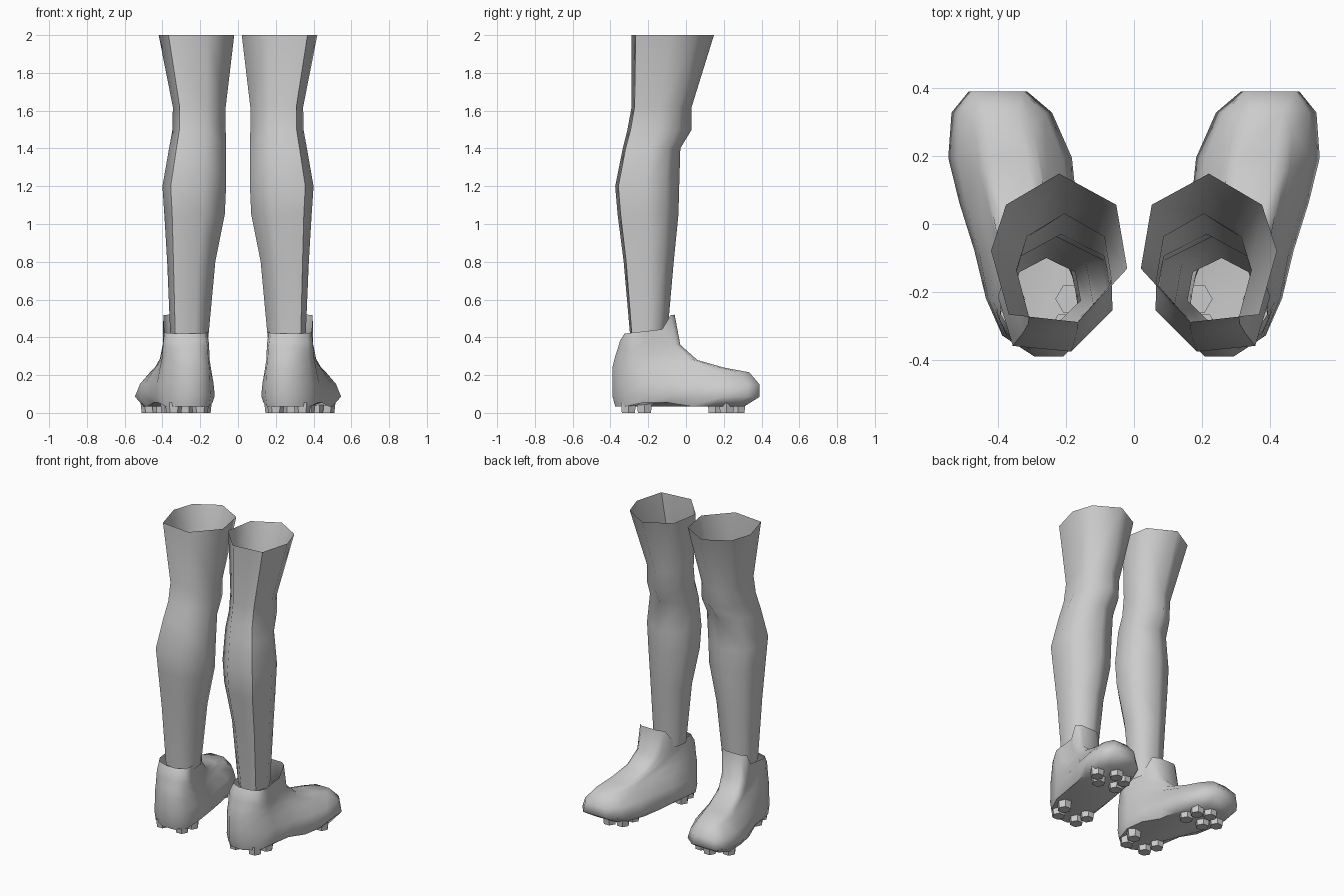
import bpy, bmesh, math

if "Cube" in bpy.data.objects:
    bpy.data.objects.remove(bpy.data.objects["Cube"])

grey = bpy.data.materials.new("light_grey")
grey.diffuse_color = (0.6, 0.6, 0.6, 1)
grey.use_nodes = True
grey.node_tree.nodes["Principled BSDF"].inputs["Base Color"].default_value = grey.diffuse_color


def interp(table, v):
    # piecewise linear lookup
    for (a, p), (b, q) in zip(table, table[1:]):
        if v <= b:
            k = max(0.0, (v - a) / (b - a))
            return p + (q - p) * k
    return table[-1][1]


def loft(name, rings, cap_bottom=False, cap_top=False, angle=60):
    # skin closed rings (bottom to top), mirrored to the other side
    bm = bmesh.new()
    rows = [[bm.verts.new(p) for p in r] for r in rings]
    n = len(rows[0])
    for a, b in zip(rows, rows[1:]):
        for i in range(n):
            j = (i + 1) % n
            bm.faces.new((a[i], a[j], b[j], b[i]))
    if cap_bottom:
        bm.faces.new(rows[0][::-1])
    if cap_top:
        bm.faces.new(rows[-1])
    me = bpy.data.meshes.new(name)
    bm.to_mesh(me)
    bm.free()
    me.materials.append(grey)
    ob = bpy.data.objects.new(name, me)
    bpy.context.collection.objects.link(ob)
    bpy.ops.object.select_all(action='DESELECT')
    ob.select_set(True)
    bpy.context.view_layer.objects.active = ob
    bpy.ops.object.shade_smooth_by_angle(angle=math.radians(angle))
    mirror = ob.modifiers.new("Mirror", 'MIRROR')
    mirror.use_mirror_merge = False
    return ob


# Legs: a seven-sided section fitted to the bounds at each height
SECTION = [(.5, 1), (.08, .79), (0, .36), (.36, 0), (.87, .05), (1, .48), (.89, .79)]
LEVELS = [  # z, x min, x max, y min, y max
    (0.40, .157, .358, -.295, -.10),
    (0.80, .12, .375, -.33, -.065),
    (1.05, .07, .39, -.362, -.04),
    (1.20, .063, .40, -.375, -.036),
    (1.40, .064, .365, -.335, -.03),
    (1.50, .065, .347, -.31, .03),
    (1.62, .065, .345, -.288, .03),
    (2.00, .02, .42, -.288, .148),
]
loft("leg", [[(x0 + (x1 - x0) * u, y0 + (y1 - y0) * v, z) for u, v in SECTION]
             for z, x0, x1, y0, y1 in LEVELS])

# Boots: rings following a centre line that turns outward to the toe
CENTRE = [(-.39, .25), (-.30, .274), (-.14, .284), (0, .33), (.2, .365), (.39, .40)]
HALF = [(-.39, .14), (-.30, .15), (-.14, .162), (0, .168), (.2, .182), (.39, .155)]
STATIONS = [(0, .3), (.08, .82), (.22, 1), (.4, 1), (.58, 1), (.75, 1), (.92, .9), (1, .55)]
BOOT = [  # heel z, toe z, heel y, toe y, heel width, toe width
    (.035, .035, -.375, .31, .97, .82),
    (.09, .085, -.39, .39, 1, 1),
    (.16, .15, -.39, .39, 1, .85),
    (.24, .215, -.39, .335, 1, .55),
    (.30, .24, -.375, .20, .95, .50),
    (.345, .28, -.36, .06, .93, .52),
    (.38, .36, -.35, -.03, .88, .58),
    (.42, .45, -.325, -.06, .80, .62),
]
rings = []
for k, (zh, zt, yh, yt, sh, st) in enumerate(BOOT):
    sides = ([], [])
    for t, cap in STATIONS:
        y = yh + (yt - yh) * t
        z = zh + (zt - zh) * t
        if k == 0 and .2 < t < .5:
            z += .02            # arch of the sole
        if k == len(BOOT) - 1 and t > .9:
            z += .07            # raised tongue
        w = interp(HALF, y) * cap * (sh + (st - sh) * min(1, t * 1.3))
        for side, sign in zip(sides, (1, -1)):
            side.append((interp(CENTRE, y) + sign * w, y, z))
    rings.append(sides[0] + sides[1][::-1])
loft("boot", rings, cap_bottom=True)

# Studs under the heel and the ball of the foot
STUDS = [(.185, -.22), (.20, -.305), (.34, -.305), (.365, -.22),
         (.28, .16), (.37, .275), (.47, .215), (.29, .25), (.41, .155)]
for x, y in STUDS:
    loft("stud", [[(x + r * math.cos(a * math.pi / 3), y + r * math.sin(a * math.pi / 3), z)
                   for a in range(6)] for z, r in ((0, .04), (.055, .046))],
         cap_bottom=True, cap_top=True, angle=30)
